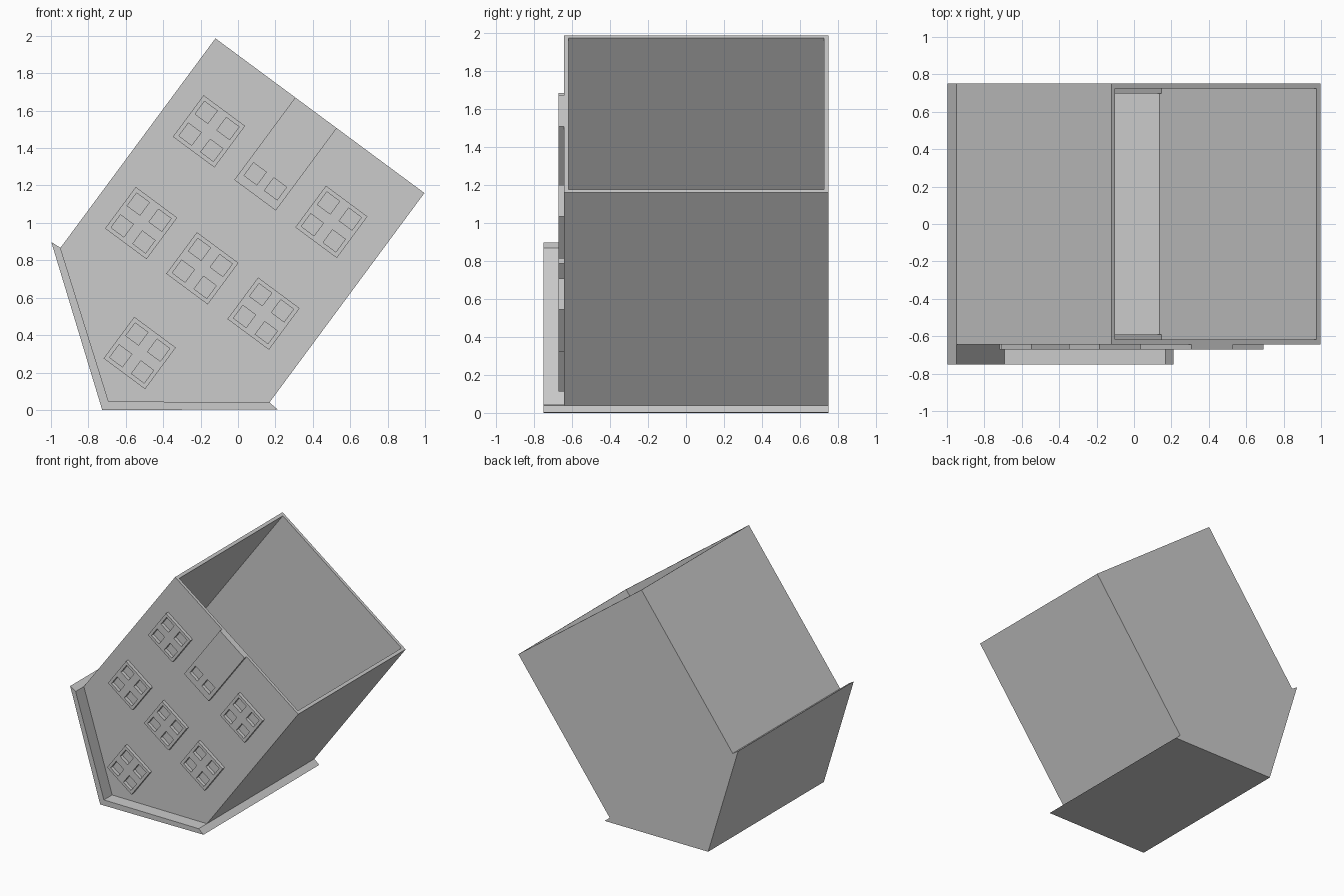
import bpy, bmesh, math
from mathutils import Matrix, Vector

cube = bpy.data.objects.get("Cube")
if cube:
    bpy.data.objects.remove(cube)

grey = bpy.data.materials.new("plain grey")
grey.use_nodes = True
GREY = (0.6, 0.6, 0.6, 1)
grey.diffuse_color = GREY
grey.node_tree.nodes["Principled BSDF"].inputs["Base Color"].default_value = GREY

# The house is built upright (x across, z up), then tipped over onto its roof
TIP = Matrix.Translation((0.438, 0, 1.573)) @ Matrix.Rotation(math.radians(216.5), 4, 'Y') \
    @ Matrix.Scale(-1, 4, (1, 0, 0))

HALF, EAVE, APEX = 0.695, 1.393, 1.9
TIP_X, TIP_Z, RIDGE = 0.753, 1.397, 1.957
FRONT, BACK, WALL = -0.643, 0.75, 0.025


def finish(name, bm):
    """Tip the part over and turn it into an object."""
    bm.transform(TIP)
    bmesh.ops.recalc_face_normals(bm, faces=bm.faces)
    mesh = bpy.data.meshes.new(name)
    bm.to_mesh(mesh)
    bm.free()
    mesh.materials.append(grey)
    obj = bpy.data.objects.new(name, mesh)
    bpy.context.collection.objects.link(obj)


def extrude(bm, depth):
    """Push flat faces along y into a solid."""
    geom = bmesh.ops.extrude_face_region(bm, geom=bm.faces[:], use_keep_orig=True)["geom"]
    moved = [g for g in geom if isinstance(g, bmesh.types.BMVert)]
    bmesh.ops.translate(bm, verts=moved, vec=(0, depth, 0))


def prism(name, profile, y0, y1):
    bm = bmesh.new()
    bm.faces.new([bm.verts.new((x, y0, z)) for x, z in profile])
    extrude(bm, y1 - y0)
    finish(name, bm)


def pane_plate(name, xs, zs, pane_rows):
    """Plate on the front wall with square openings in odd columns."""
    bm = bmesh.new()
    grid = [[bm.verts.new((x, FRONT - 0.028, z)) for x in xs] for z in zs]
    for r in range(len(zs) - 1):
        for c in range(len(xs) - 1):
            if r in pane_rows and c % 2:
                continue
            bm.faces.new((grid[r][c], grid[r][c + 1], grid[r + 1][c + 1], grid[r + 1][c]))
    extrude(bm, 0.028)
    finish(name, bm)


# Front and back walls with thicker gables
house = [(-HALF, 0), (HALF, 0), (HALF, EAVE), (0, APEX), (-HALF, EAVE)]
gable = [(-HALF, EAVE), (HALF, EAVE), (0, APEX)]
for label, outer, way in (("front", FRONT, 1), ("back", BACK, -1)):
    inner = outer + way * WALL
    prism(label + "_wall", house, outer, inner)
    prism(label + "_gable_lining", gable, inner, inner + way * 0.028)

# Side walls
for label, s in (("left", 1), ("right", -1)):
    a, b = s * HALF, s * (HALF - WALL)
    prism(label + "_wall", [(a, 0), (b, 0), (b, EAVE + 0.018), (a, EAVE)],
          FRONT + WALL, BACK - WALL)

# Roof with front overhang
prism("roof", [(-TIP_X, TIP_Z), (-HALF, EAVE), (0, APEX), (HALF, EAVE),
               (TIP_X, TIP_Z), (0, RIDGE)], -0.75, BACK)

# Windows
steps = (-0.138, -0.115, -0.03, 0.03, 0.115, 0.138)
MID, SIDE = -0.02, 0.407
spots = [(x + MID, z) for x, z in ((-SIDE, 0.42), (SIDE, 0.42), (-SIDE, 1.03),
                                   (0, 1.03), (SIDE, 1.03), (0, 1.593))]
for i, (x, z) in enumerate(spots):
    pane_plate(f"window_{i + 1}", [x + s for s in steps], [z + s for s in steps], (1, 3))

# Door with two small panes
door_x = [MID - 0.006 + s for s in (-0.138, -0.11, -0.025, 0.025, 0.11, 0.138)]
pane_plate("door", door_x, (0, 0.413, 0.498, 0.548), (1,))
